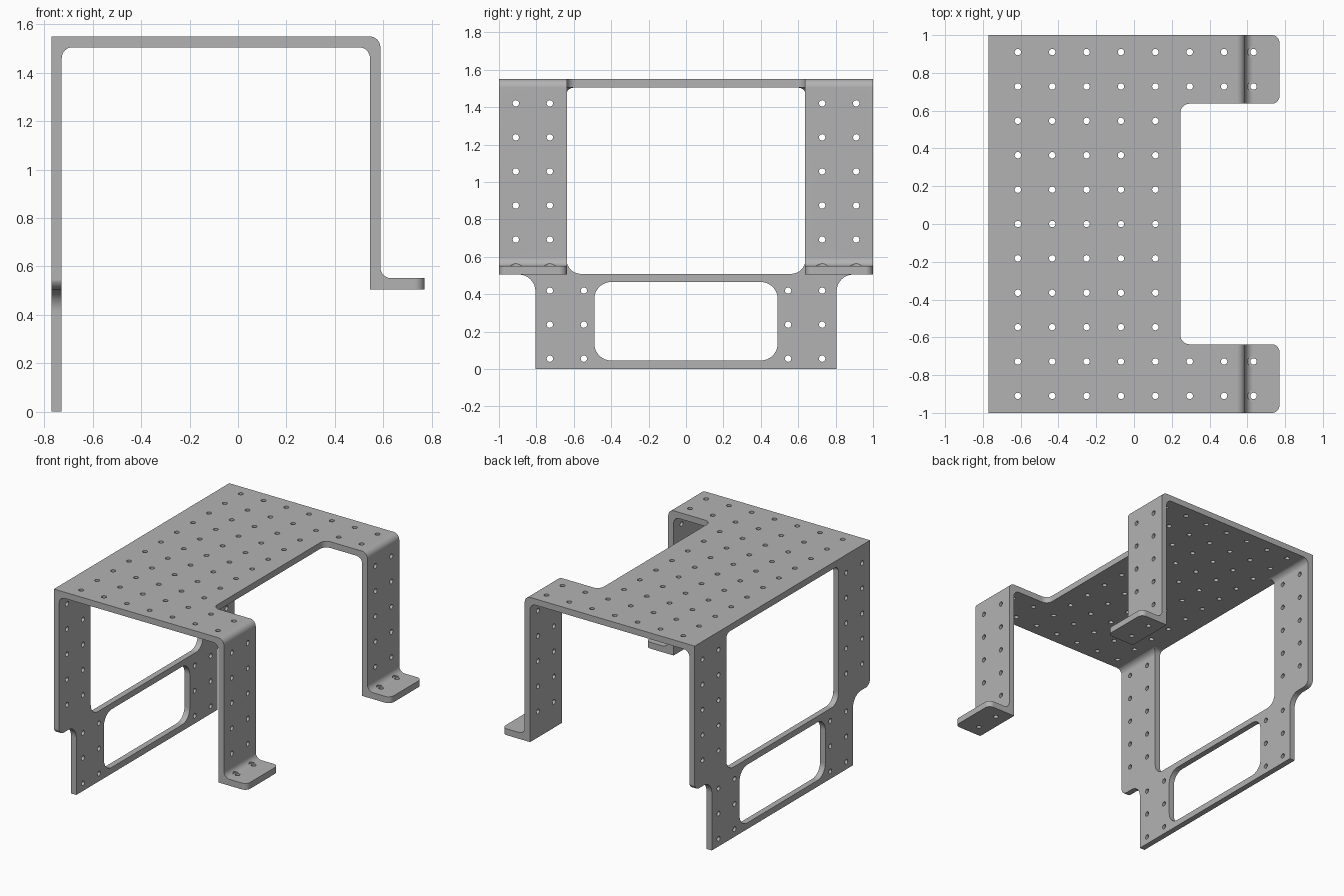
import bpy, bmesh, math
from mathutils import Vector

if "Cube" in bpy.data.objects:
    bpy.data.objects.remove(bpy.data.objects["Cube"])

steel = bpy.data.materials.new("grey_metal")
grey = (0.45, 0.45, 0.45, 1)
steel.diffuse_color = grey
steel.use_nodes = True
steel.node_tree.nodes["Principled BSDF"].inputs["Base Color"].default_value = grey

AXES = {"X": lambda a, b, t: (t, a, b),
        "Y": lambda a, b, t: (a, t, b),
        "Z": lambda a, b, t: (a, b, t)}


def rounded(corners, steps=8):
    """Outline from (a, b, radius) corners, with an arc at each rounded one."""
    pts = []
    for i, (a, b, r) in enumerate(corners):
        p = Vector((a, b))
        if r == 0:
            pts.append(p)
            continue
        d1 = (Vector(corners[i - 1][:2]) - p).normalized()
        d2 = (Vector(corners[(i + 1) % len(corners)][:2]) - p).normalized()
        for k in range(steps + 1):
            t = k / steps * math.pi / 2
            pts.append(p + r * (d1 * (1 - math.sin(t)) + d2 * (1 - math.cos(t))))
    return pts


def circle(a, b, r, sides=16):
    return [Vector((a + r * math.cos(2 * math.pi * k / sides),
                    b + r * math.sin(2 * math.pi * k / sides))) for k in range(sides)]


def prisms(name, items):
    """One object from several (outline, axis, low, high) prisms."""
    bm = bmesh.new()
    for outline, axis, lo, hi in items:
        place = AXES[axis]
        rings = [[bm.verts.new(place(p.x, p.y, t)) for p in outline] for t in (lo, hi)]
        bm.faces.new(rings[0])
        bm.faces.new(rings[1])
        n = len(outline)
        for i in range(n):
            j = (i + 1) % n
            bm.faces.new((rings[0][i], rings[0][j], rings[1][j], rings[1][i]))
    bmesh.ops.recalc_face_normals(bm, faces=bm.faces)
    mesh = bpy.data.meshes.new(name)
    bm.to_mesh(mesh)
    bm.free()
    mesh.materials.append(steel)
    obj = bpy.data.objects.new(name, mesh)
    bpy.context.collection.objects.link(obj)
    return obj


def boolean(target, items, operation="DIFFERENCE"):
    cutter = prisms("cutter", items)
    cutter.hide_render = True
    mod = target.modifiers.new("cut", "BOOLEAN")
    mod.operation, mod.solver, mod.object = operation, "EXACT", cutter
    bpy.ops.object.modifier_apply(modifier=mod.name)
    bpy.data.objects.remove(cutter)


# Bent sheet: back wall, top plate, front legs and feet in one section
bend = 0.045
section = rounded([
    (-0.77, 0, 0), (-0.77, 1.55, 0), (0.588, 1.55, bend), (0.588, 0.551, bend),
    (0.9, 0.551, 0), (0.9, 0.505, 0), (0.545, 0.505, 0), (0.545, 1.505, bend),
    (-0.728, 1.505, bend), (-0.728, 0, 0)])
bracket = prisms("mounting_bracket", [(section, "Y", -1.1, 1.1)])
bpy.context.view_layer.objects.active = bracket
bracket.select_set(True)

# Plan outline: two arms with rounded foot tips
plan = rounded([
    (-0.9, -1, 0), (0.77, -1, 0.04), (0.77, -0.637, 0.04), (0.245, -0.637, 0.05),
    (0.245, 0.637, 0.05), (0.77, 0.637, 0.04), (0.77, 1, 0.04), (-0.9, 1, 0)])
boolean(bracket, [(plan, "Z", -0.5, 2)], "INTERSECT")

# Back wall: upper and lower windows, stepped-in lower sides
upper = rounded([(-0.64, 0.508, 0.08), (0.64, 0.508, 0.08),
                 (0.64, 1.504, 0.04), (-0.64, 1.504, 0.04)])
lower = rounded([(-0.49, 0.045, 0.09), (0.49, 0.045, 0.09),
                 (0.49, 0.465, 0.09), (-0.49, 0.465, 0.09)])
wall_cuts = [(upper, "X", -0.9, -0.6), (lower, "X", -0.9, -0.6)]
for s in (-1, 1):
    step = rounded([(s * 0.805, -0.2, 0), (s * 1.2, -0.2, 0), (s * 1.2, 0.7, 0),
                    (s * 1.001, 0.7, 0), (s * 1.001, 0.505, 0.05), (s * 0.805, 0.505, 0.09)])
    wall_cuts.append((step, "X", -0.9, -0.6))
boolean(bracket, wall_cuts)

# Clearance around the foot holes where they meet the bend
foot_x, pitch, radius = 0.633, 0.182, 0.017
boolean(bracket, [(circle(foot_x, s * k * pitch, 0.031), "Z", 0.5515, 0.64)
                  for s in (-1, 1) for k in (4, 5)])

# Hole grid
holes = []
for col in range(7):
    for row in range(-5, 6):
        if col < 5 or abs(row) > 3:
            holes.append((circle(-0.615 + col * pitch, row * pitch, radius), "Z", 1.48, 1.6))
for s in (-1, 1):
    for k in (4, 5):
        holes.append((circle(foot_x, s * k * pitch, radius), "Z", 0.45, 0.62))
        for row in range(5):
            holes.append((circle(s * k * pitch, 1.42 - row * pitch, radius), "X", -0.9, 0.62))
    for k in (3, 4):
        for row in range(3):
            holes.append((circle(s * k * pitch, 0.055 + row * pitch, radius), "X", -0.9, -0.65))
boolean(bracket, holes)

# Smooth bends, crisp edges
bpy.ops.object.shade_smooth_by_angle(angle=math.radians(30))
weighted = bracket.modifiers.new("flat_face_normals", "WEIGHTED_NORMAL")
weighted.keep_sharp = True
